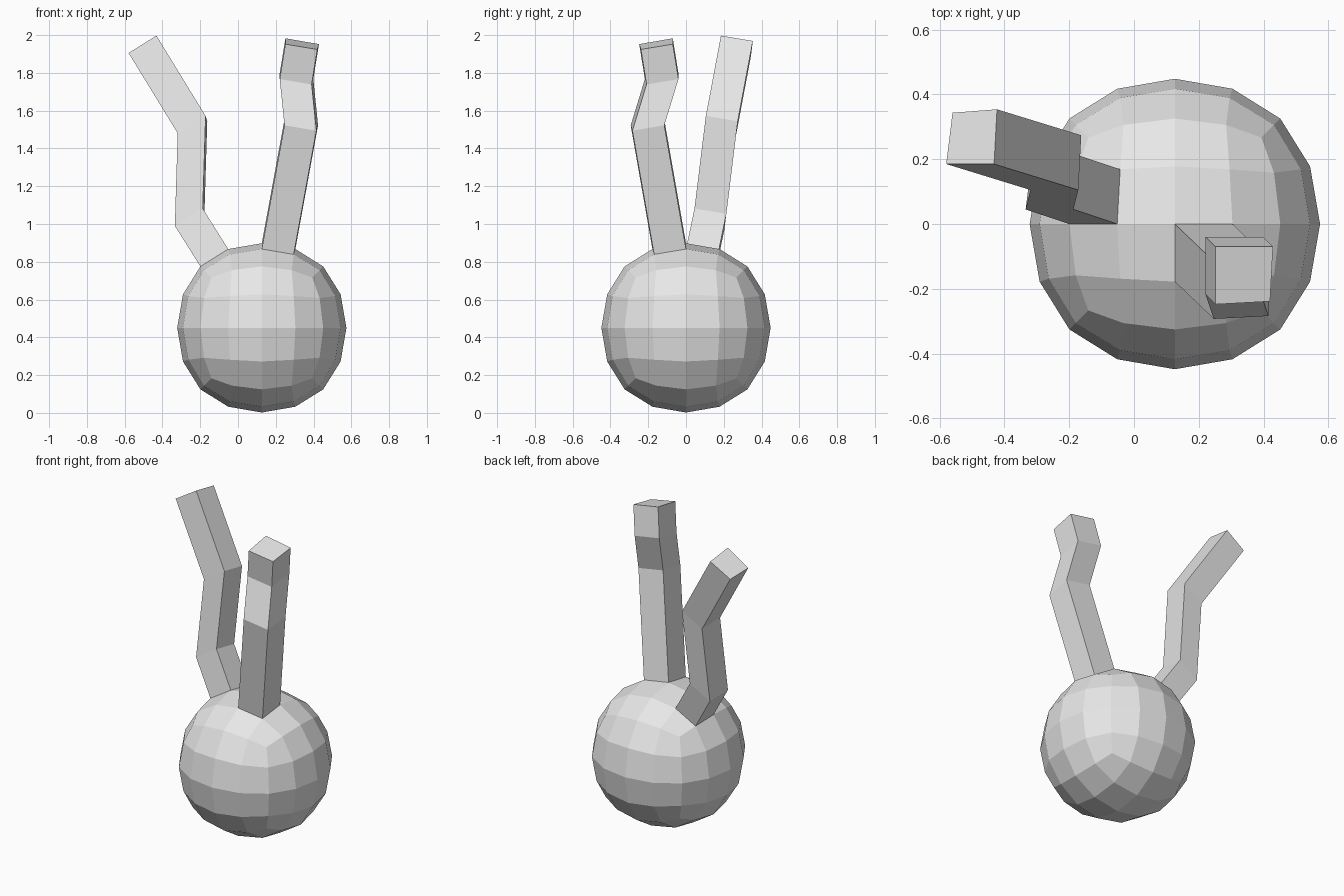
import bpy, bmesh
from mathutils import Vector

if "Cube" in bpy.data.objects:
    bpy.data.objects.remove(bpy.data.objects["Cube"])

grey = bpy.data.materials.new("light grey")
grey.diffuse_color = (0.8, 0.8, 0.8, 1)
grey.use_nodes = True
grey.node_tree.nodes["Principled BSDF"].inputs["Base Color"].default_value = grey.diffuse_color

CENTRE = Vector((0.126, 0, 0.45))
RADIUS = 0.448


def add_object(name, bm):
    mesh = bpy.data.meshes.new(name)
    bm.to_mesh(mesh)
    bm.free()
    mesh.materials.append(grey)
    obj = bpy.data.objects.new(name, mesh)
    bpy.context.collection.objects.link(obj)
    return obj


# Ball: a cube rounded by two levels of subdivision, flat faces
bm = bmesh.new()
bmesh.ops.create_cube(bm, size=2)
ball = add_object("ball_body", bm)
ball.modifiers.new("round", 'SUBSURF').levels = 2
bpy.context.view_layer.update()
rounded = ball.evaluated_get(bpy.context.evaluated_depsgraph_get())
bm = bmesh.new()
bm.from_mesh(rounded.to_mesh())
ball.modifiers.clear()
factor = RADIUS / max(v.co.z for v in bm.verts)
for v in bm.verts:
    v.co = v.co * factor + CENTRE
for f in bm.faces:
    f.smooth = False


def stalk(name, target, offsets):
    """Bent square stalk swept upward from the ball face nearest to target."""
    base = min(bm.faces, key=lambda f: (f.calc_center_median() - Vector(target)).length)
    corners = [v.co.copy() for v in base.verts]
    sb = bmesh.new()
    rings = [[sb.verts.new(c + Vector(o)) for c in corners]
             for o in [(0, 0, 0)] + offsets]
    for low, high in zip(rings, rings[1:]):
        for i in range(4):
            j = (i + 1) % 4
            sb.faces.new((low[i], low[j], high[j], high[i]))
    sb.faces.new(rings[-1])
    bmesh.ops.recalc_face_normals(sb, faces=sb.faces)
    add_object(name, sb)
    bm.faces.remove(base)  # the stalk opens into the ball


# Two bent stalks
stalk("right_stalk", (0.21, -0.09, 0.87),
      [(0.12, -0.115, 0.655), (0.095, -0.04, 0.90), (0.125, -0.07, 1.085)])
stalk("left_stalk", (-0.12, 0.085, 0.81),
      [(-0.135, 0.045, 0.215), (-0.12, 0.105, 0.705), (-0.38, 0.185, 1.13)])

# Write the finished ball back
bm.to_mesh(ball.data)
bm.free()
if not ball.data.materials:
    ball.data.materials.append(grey)
